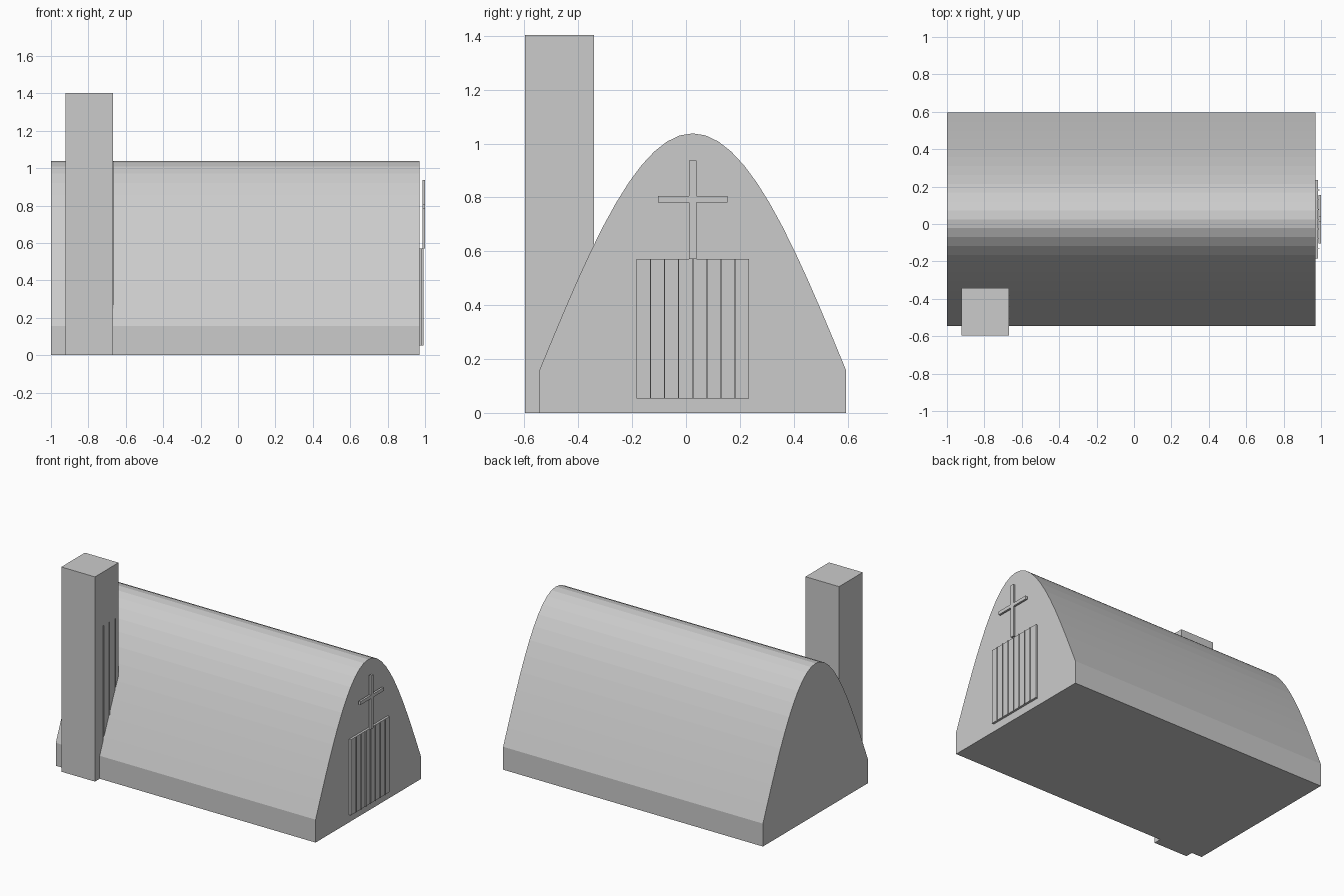
import bpy, bmesh, math

if "Cube" in bpy.data.objects:
    bpy.data.objects.remove(bpy.data.objects["Cube"])


def box(name, x, y, z):
    """Box from (min, max) ranges on each axis."""
    bm = bmesh.new()
    bmesh.ops.create_cube(bm, size=1)
    for v in bm.verts:
        for i, (lo, hi) in enumerate((x, y, z)):
            v.co[i] = lo if v.co[i] < 0 else hi
    return finish(name, bm)


def prism(name, profile, x0, x1):
    """Extrude a (y, z) profile along x."""
    bm = bmesh.new()
    face = bm.faces.new([bm.verts.new((x0, y, z)) for y, z in profile])
    ext = bmesh.ops.extrude_face_region(bm, geom=[face])
    for v in ext["geom"]:
        if isinstance(v, bmesh.types.BMVert):
            v.co.x = x1
    bmesh.ops.recalc_face_normals(bm, faces=bm.faces[:])
    return finish(name, bm)


def finish(name, bm):
    mesh = bpy.data.meshes.new(name)
    bm.to_mesh(mesh)
    bm.free()
    ob = bpy.data.objects.new(name, mesh)
    bpy.context.collection.objects.link(ob)
    return ob


# Nave: low walls under a faceted arched roof
CY, HALF, WALL, PEAK, SEG = 0.025, 0.57, 0.157, 1.038, 24
arch = []
for i in range(SEG + 1):
    u = 1 - 2 * i / SEG
    arch.append((CY + HALF * u, WALL + (PEAK - WALL) * math.cos(u * math.pi / 2)))
prism("nave", [(CY - HALF, 0), (CY + HALF, 0)] + arch, -1.0, 0.97)

# Bell tower with thin ribs on its inner side
box("tower", (-0.922, -0.667), (-0.597, -0.341), (0, 1.403))
for i in range(3):
    y = -0.506 + 0.063 * i
    box(f"tower_rib_{i + 1}", (-0.67, -0.662), (y - 0.001, y + 0.001), (0.2, 1.035))

# Door panel with thin vertical battens
D0, D1 = CY - 0.209, CY + 0.209
box("door", (0.96, 0.985), (D0, D1), (0.053, 0.571))
for i in range(1, 8):
    y = D0 + (D1 - D0) * i / 8
    box(f"door_batten_{i}", (0.98, 0.991), (y - 0.002, y + 0.002), (0.053, 0.571))

# Cross standing just off the gable, one twelve-sided outline
A, B, Z0, Z1, Z2, Z3 = 0.014, 0.129, 0.571, 0.782, 0.805, 0.938
half = [(A, Z0), (A, Z1), (B, Z1), (B, Z2), (A, Z2), (A, Z3)]
outline = half + [(-y, z) for y, z in reversed(half)]
prism("cross", [(CY + y, z) for y, z in outline], 0.986, 1.0)
